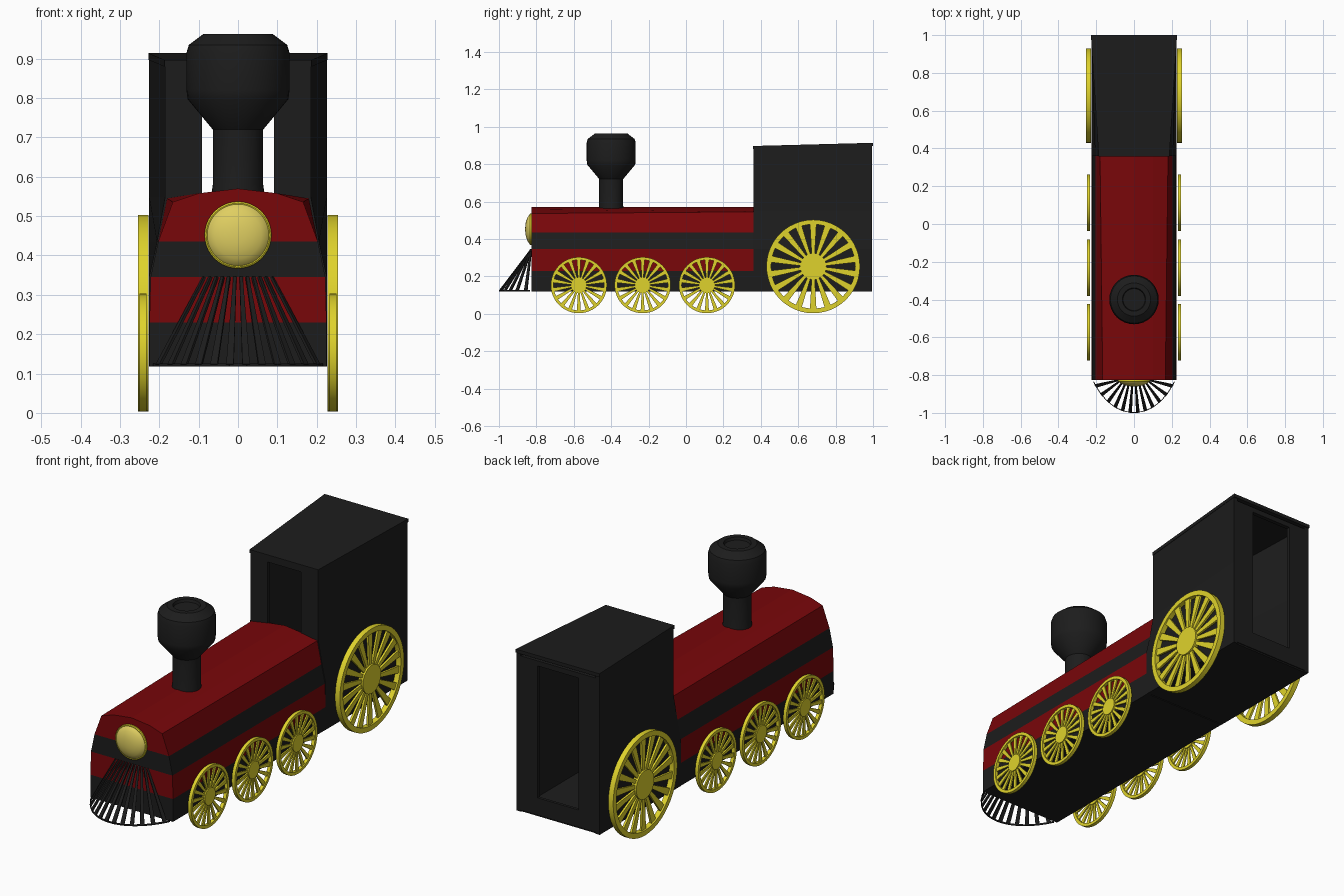
import bpy, bmesh, math
from mathutils import Vector, Matrix

if "Cube" in bpy.data.objects:
    bpy.data.objects.remove(bpy.data.objects["Cube"])


def material(name, rgb):
    m = bpy.data.materials.new(name)
    m.diffuse_color = (*rgb, 1)
    m.use_nodes = True
    m.node_tree.nodes["Principled BSDF"].inputs["Base Color"].default_value = m.diffuse_color
    return m


BLACK = material("black", (0.012, 0.012, 0.012))
RED = material("dark_red", (0.19, 0.002, 0.003))
YELLOW = material("yellow", (0.74, 0.65, 0.025))
LAMP = material("pale_yellow", (0.74, 0.62, 0.12))


def finish(bm, name, mats, smooth=None):
    bmesh.ops.recalc_face_normals(bm, faces=bm.faces)
    me = bpy.data.meshes.new(name)
    bm.to_mesh(me)
    bm.free()
    for m in mats:
        me.materials.append(m)
    ob = bpy.data.objects.new(name, me)
    bpy.context.collection.objects.link(ob)
    if smooth:
        bpy.ops.object.select_all(action='DESELECT')
        ob.select_set(True)
        bpy.context.view_layer.objects.active = ob
        bpy.ops.object.shade_smooth_by_angle(angle=math.radians(smooth))
    return ob


def add_box(bm, x, y, z):
    """Box from three (min, max) ranges."""
    vs = bmesh.ops.create_cube(bm, size=1)["verts"]
    for v in vs:
        v.co = Vector([(r[0] + r[1]) / 2 + c * (r[1] - r[0]) for c, r in zip(v.co, (x, y, z))])
    return vs


def add_lathe(bm, profile, n, mat, closed=False):
    """Spin (radius, height) points around local z, then place with mat."""
    rings = []
    for r, h in profile:
        if r == 0:
            rings.append([bm.verts.new(mat @ Vector((0, 0, h)))] * n)
        else:
            rings.append([bm.verts.new(mat @ Vector((r * math.cos(2 * math.pi * i / n),
                                                     r * math.sin(2 * math.pi * i / n), h)))
                          for i in range(n)])
    pairs = list(zip(rings, rings[1:])) + ([(rings[-1], rings[0])] if closed else [])
    for a, b in pairs:
        for i in range(n):
            j = (i + 1) % n
            bm.faces.new(list(dict.fromkeys([a[i], a[j], b[j], b[i]])))


def add_bar(bm, a, b, side, wa, wb, depth):
    """Tapered bar from a to b, widths wa and wb along side."""
    d = (b - a).normalized().cross(side).normalized() * depth / 2
    ends = []
    for p, w in ((a, wa), (b, wb)):
        s = side.normalized() * w / 2
        ends.append([bm.verts.new(p + q) for q in (s + d, s - d, -s - d, -s + d)])
    bm.faces.new(ends[0])
    bm.faces.new(ends[1])
    for i in range(4):
        j = (i + 1) % 4
        bm.faces.new([ends[0][i], ends[0][j], ends[1][j], ends[1][i]])


# Boiler body: cross-section with levels at the stripe heights
Y0, Y1 = -0.827, 0.365
levels = [(0.225, 0.118), (0.225, 0.23), (0.222, 0.345), (0.203, 0.435), (0.18, 0.545)]
bm = bmesh.new()
rows = [[bm.verts.new((sx * w, y, z)) for sx, y in ((-1, Y0), (1, Y0), (1, Y1), (-1, Y1))]
        for w, z in levels]
for v in rows[-1][:2]:  # front shoulders are a little narrower
    v.co.x *= 0.92
    v.co.z = 0.536
bm.faces.new(rows[0])
for k, (a, b) in enumerate(zip(rows, rows[1:])):
    for i in range(4):
        j = (i + 1) % 4
        bm.faces.new([a[i], a[j], b[j], b[i]]).material_index = k % 2
crown = [[bm.verts.new((x, y, z)) for x, z in ((-0.1, 0.558), (0, 0.57), (0.1, 0.558))]
         for y in (Y0, Y1)]
t = rows[-1]
front = [t[0]] + crown[0] + [t[1]]
back = [t[3]] + crown[1] + [t[2]]
for i in range(4):
    bm.faces.new([front[i], front[i + 1], back[i + 1], back[i]]).material_index = 1
bm.faces.new(front).material_index = 1
bm.faces.new(back).material_index = 1
finish(bm, "boiler_body", [BLACK, RED])

# Cab sides: front edge follows the boiler section, rear edge is straight
W, T, FW = 0.226, 0.022, 0.185
bm = bmesh.new()
section = [(W, 0.118), (W, 0.345), (0.206, 0.435), (FW, 0.55), (FW, 0.885)]
for s in (-1, 1):
    cols = []
    for w, z in section:
        zr = z + 0.014 if z > 0.8 else z
        cols.append([bm.verts.new((s * x, y, h)) for x, y, h in
                     ((w, 0.36, z), (W, 0.995, zr), (W - T, 0.995, zr), (w - T, 0.36, z))])
    bm.faces.new(cols[0])
    bm.faces.new(cols[-1])
    for a, b in zip(cols, cols[1:]):
        for i in range(4):
            j = (i + 1) % 4
            bm.faces.new([a[i], a[j], b[j], b[i]])

# Cab front and rear walls around their openings, floor
for half, edge, y, bottom in ((0.092, FW - 0.005, (0.36, 0.38), 0.555),
                              (0.112, W - 0.005, (0.975, 0.995), 0.21)):
    for s in (-1, 1):
        add_box(bm, sorted((s * half, s * edge)), y, (0.125, 0.885))
    add_box(bm, (-half, half), (y[0] + 0.006, y[1]), (0.125, bottom))
    add_box(bm, (-half, half), y, (0.86, 0.885))
add_box(bm, (-W + T, W - T), (0.37, 0.99), (0.118, 0.14))
finish(bm, "cab", [BLACK])

# Roof: thin slab, wider and higher at the rear
bm = bmesh.new()
for v in add_box(bm, (-FW - 0.002, FW + 0.002), (0.357, 1.0), (0.88, 0.897)):
    if v.co.y > 0.6:
        v.co.z += 0.017
        v.co.x = math.copysign(W + 0.002, v.co.x)
finish(bm, "cab_roof", [BLACK])

# Chimney
bm = bmesh.new()
add_lathe(bm, [(0.066, 0.54), (0.066, 0.567), (0.064, 0.58), (0.064, 0.72), (0.128, 0.797),
               (0.131, 0.82), (0.131, 0.915), (0.125, 0.935), (0.088, 0.963), (0.062, 0.963),
               (0.058, 0.95), (0, 0.95)],
          32, Matrix.Translation((0, -0.4, 0)))
finish(bm, "chimney", [BLACK], 35)

# Headlamp: yellow rim with a pale dome
to_front = Matrix.Translation((0, -0.825, 0.452)) @ Matrix.Rotation(math.pi / 2, 4, 'X')
bm = bmesh.new()
add_lathe(bm, [(0.085, -0.01), (0.085, 0.008), (0.081, 0.011), (0.07, 0.008)], 40, to_front)
finish(bm, "lamp_rim", [YELLOW], 35)
bm = bmesh.new()
add_lathe(bm, [(0.081, 0.006), (0.075, 0.015), (0.06, 0.024), (0.04, 0.031), (0.02, 0.034),
               (0, 0.035)], 40, to_front)
finish(bm, "lamp_lens", [LAMP], 40)

# Cowcatcher: fan of bars from the boiler front to a curved bottom rail
bm = bmesh.new()
N = 12
SPREAD = math.radians(48)


def rail(t):
    return Vector((0.214 * math.sin(t * SPREAD) / math.sin(SPREAD),
                   -0.835 - 0.163 * (1 - abs(t) ** 2), 0.122))


for i in range(N):
    t = (-1 + 2 * i / (N - 1)) * 0.93
    top = Vector((0.092 * t, -0.828, 0.345))
    tangent = rail(t + 0.02) - rail(t - 0.02)
    add_bar(bm, top, rail(t), tangent, 0.008, 0.019, 0.007)
STEPS = 22
for i in range(STEPS):
    a, b = rail(-1 + 2 * i / STEPS), rail(-1 + 2 * (i + 1) / STEPS)
    add_bar(bm, a, b, Vector((0, 0, 1)), 0.008, 0.008, 0.004)
finish(bm, "cowcatcher", [BLACK])


# Spoked wheels
def wheel(name, x0, x1, y, r):
    bm = bmesh.new()
    s = 1 if x1 > 0 else -1
    w = abs(x1 - x0) / 2
    place = Matrix.Translation(((x0 + x1) / 2, y, r + 0.003)) @ Matrix.Rotation(s * math.pi / 2, 4, 'Y')
    add_lathe(bm, [(r, -w), (r, w), (r * 0.9, w), (r * 0.9, -w)], 48, place, True)
    add_lathe(bm, [(0, -w), (r * 0.28, -w), (r * 0.28, w), (0, w)], 28, place)
    rot = place.to_3x3()
    n = 18
    for i in range(n):
        a = 2 * math.pi * i / n
        d = Vector((math.cos(a), math.sin(a), 0))
        side = Vector((-d.y, d.x, 0))
        add_bar(bm, place @ (d * r * 0.25), place @ (d * r * 0.92), rot @ side,
                r * 0.065, r * 0.14, w * 0.8)
    finish(bm, name, [YELLOW], 30)


for s, label in ((-1, "left"), (1, "right")):
    wheel("rear_wheel_" + label, s * 0.228, s * 0.254, 0.68, 0.25)
    for k, y in enumerate((-0.573, -0.232, 0.112)):
        wheel(f"small_wheel_{label}_{k + 1}", s * 0.233, s * 0.25, y, 0.15)
